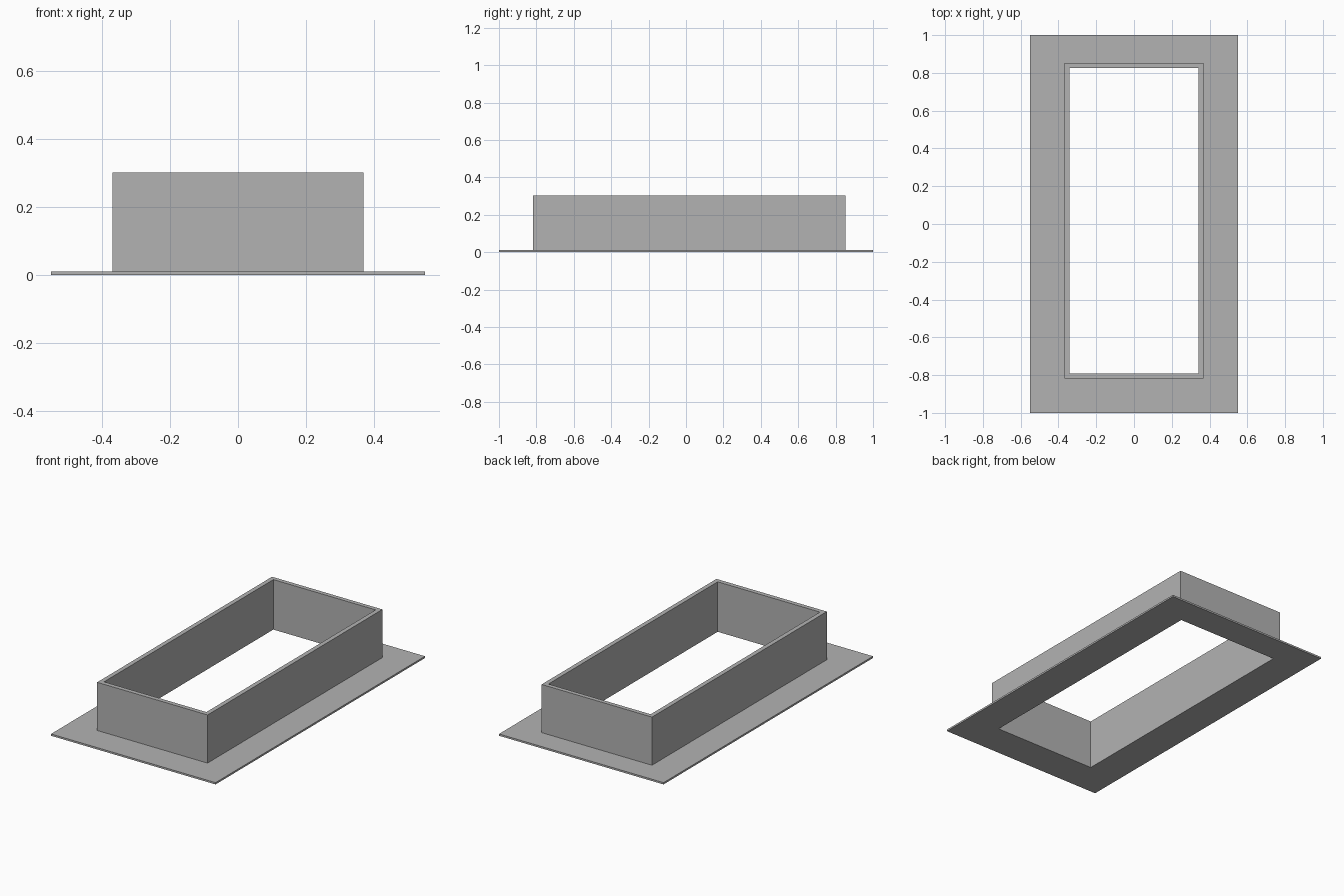
import bpy
import bmesh

if "Cube" in bpy.data.objects:
    bpy.data.objects.remove(bpy.data.objects["Cube"], do_unlink=True)

grey = bpy.data.materials.new("plain grey")
grey.use_nodes = True
colour = (0.45, 0.45, 0.45, 1)
grey.diffuse_color = colour
grey.node_tree.nodes["Principled BSDF"].inputs["Base Color"].default_value = colour


def rectangle(half_width, back, front):
    return [(-half_width, front), (half_width, front), (half_width, back), (-half_width, back)]


def ring(name, outer, inner, bottom, top):
    """Rectangular frame between two outlines, extruded upward."""
    bm = bmesh.new()
    loops = [[bm.verts.new((x, y, bottom)) for x, y in outline] for outline in (outer, inner)]
    for i in range(4):
        j = (i + 1) % 4
        bm.faces.new((loops[0][i], loops[1][i], loops[1][j], loops[0][j]))
    raised = bmesh.ops.extrude_face_region(bm, geom=bm.faces[:], use_keep_orig=True)
    verts = [v for v in raised["geom"] if isinstance(v, bmesh.types.BMVert)]
    bmesh.ops.translate(bm, vec=(0, 0, top - bottom), verts=verts)
    bmesh.ops.recalc_face_normals(bm, faces=bm.faces[:])
    mesh = bpy.data.meshes.new(name)
    bm.to_mesh(mesh)
    bm.free()
    mesh.materials.append(grey)
    obj = bpy.data.objects.new(name, mesh)
    bpy.context.collection.objects.link(obj)
    return obj


opening = rectangle(0.342, 0.826, -0.791)
flange_height = 0.011

# Thin base flange and the upright collar around its opening
ring("base_flange", rectangle(0.55, 1, -1), opening, 0, flange_height)
ring("collar_wall", rectangle(0.369, 0.852, -0.818), opening, flange_height, 0.302)
